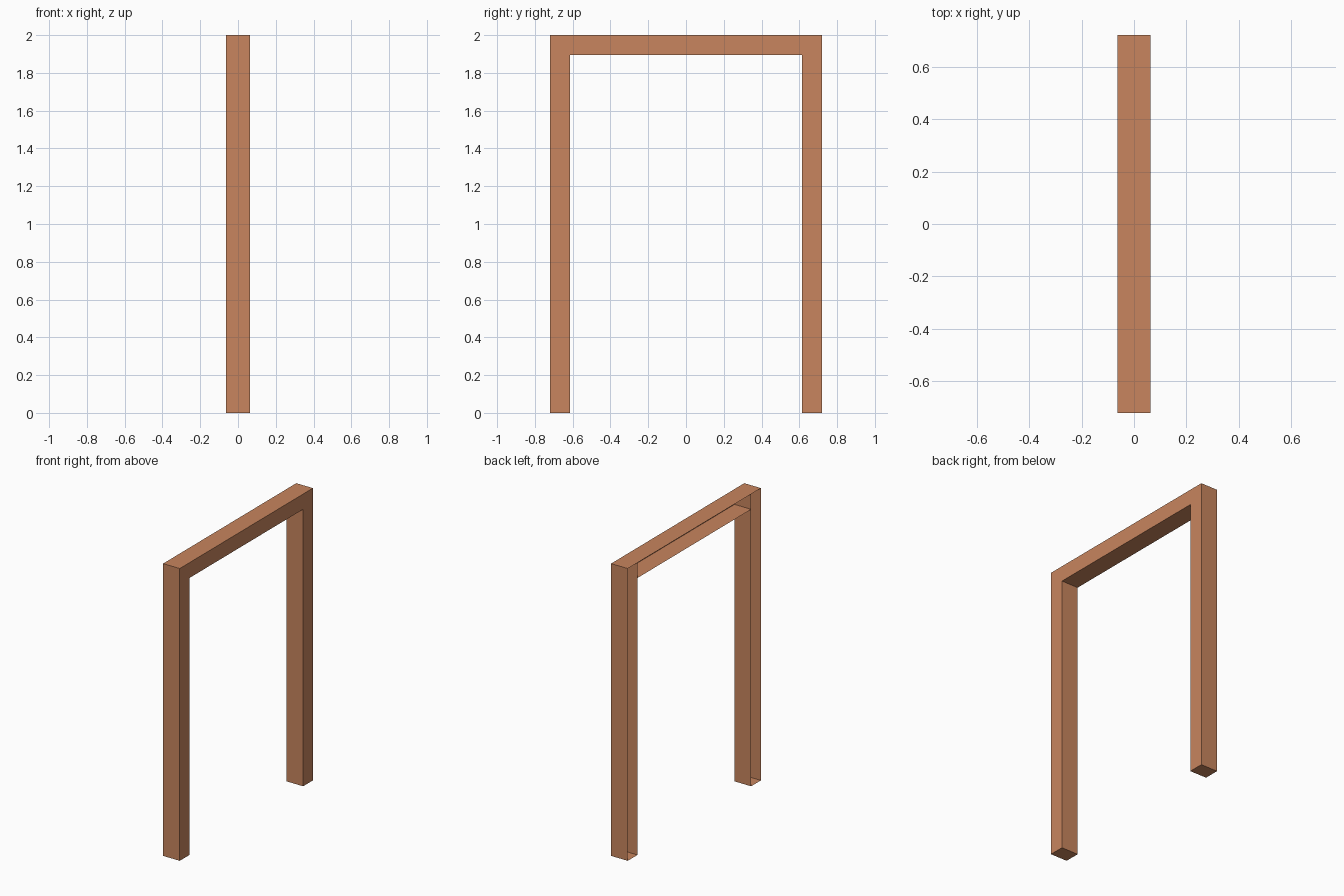
import bpy
import bmesh
from mathutils import Matrix, Vector

# Overall sizes of the hollow frame
HALF_X = 0.063
HALF_Y = 0.72
HEIGHT = 2.0
POST = 0.105
INNER_Y = HALF_Y - POST

cube = bpy.data.objects.get("Cube")
if cube:
    bpy.data.objects.remove(cube, do_unlink=True)

# Terracotta colour
color = (0.578, 0.235, 0.112, 1.0)
terracotta = bpy.data.materials.new("terracotta")
terracotta.use_nodes = True
terracotta.diffuse_color = color
terracotta.node_tree.nodes["Principled BSDF"].inputs["Base Color"].default_value = color


def open_box(name, low, high, open_sides):
    """Box shell between two corners, without the faces pointing to open_sides."""
    low, high = Vector(low), Vector(high)
    bm = bmesh.new()
    bmesh.ops.create_cube(bm, size=1.0)
    bm.normal_update()
    doomed = [f for f in bm.faces
              if any(f.normal.dot(Vector(side)) > 0.9 for side in open_sides)]
    bmesh.ops.delete(bm, geom=doomed, context="FACES")
    bm.transform(Matrix.Translation((low + high) / 2) @ Matrix.Diagonal((high - low).to_4d()))
    mesh = bpy.data.meshes.new(name)
    bm.to_mesh(mesh)
    bm.free()
    mesh.materials.append(terracotta)
    obj = bpy.data.objects.new(name, mesh)
    bpy.context.collection.objects.link(obj)
    return obj


RIGHT, FRONT, BACK = (-1, 0, 0), (0, -1, 0), (0, 1, 0)

# Upright posts, open along the right side
open_box("front_post", (-HALF_X, -HALF_Y, 0), (HALF_X, -INNER_Y, HEIGHT), [RIGHT])
open_box("back_post", (-HALF_X, INNER_Y, 0), (HALF_X, HALF_Y, HEIGHT), [RIGHT])

# Top beam between the posts, whose inner walls close its ends
open_box("top_beam", (-HALF_X, -INNER_Y, HEIGHT - POST), (HALF_X, INNER_Y, HEIGHT),
         [RIGHT, FRONT, BACK])
